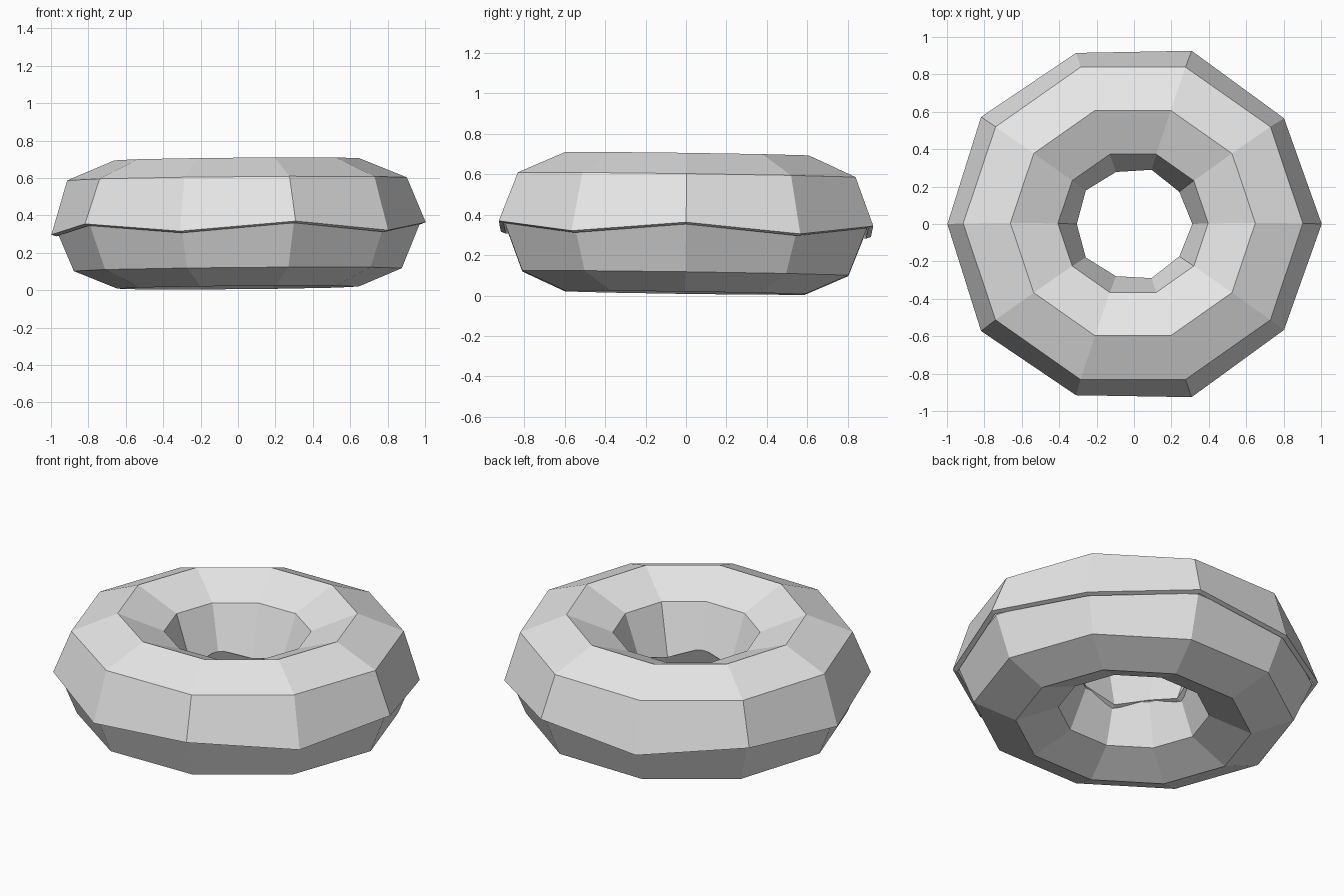
import bpy
import bmesh
from math import sin, cos, pi

SIDES = 10       # segments around the ring
SECTION = 8      # segments around the tube
CENTRE_Z = 0.342
TILT = (-0.014, -0.009, 0)

cube = bpy.data.objects.get("Cube")
if cube:
    bpy.data.objects.remove(cube, do_unlink=True)

grey = bpy.data.materials.new("plain_grey")
grey.use_nodes = True
grey.diffuse_color = (0.8, 0.8, 0.8, 1)
grey.node_tree.nodes["Principled BSDF"].inputs["Base Color"].default_value = (0.8, 0.8, 0.8, 1)


def ring_body(name, major, minor, steps, closed, wave=0.0):
    """Sweep a tube section around z; wave zigzags the open rims."""
    bm = bmesh.new()
    rings = []
    for i in range(SIDES):
        a = 2 * pi * i / SIDES
        zigzag = wave if i % 2 == 0 else -wave
        ring = []
        for j in range(steps):
            b = 2 * pi * j / SECTION
            r, z = major + minor * cos(b), minor * sin(b)
            if not closed and j in (0, steps - 1):
                # rims hang a little lower and closer to the tube
                r -= 0.012 * cos(b) - zigzag * 0.25
                z += zigzag - 0.012
            ring.append(bm.verts.new((r * cos(a), r * sin(a), z)))
        rings.append(ring)
    for i in range(SIDES):
        here, after = rings[i], rings[(i + 1) % SIDES]
        for j in range(steps if closed else steps - 1):
            k = (j + 1) % steps
            bm.faces.new((here[j], after[j], after[k], here[k]))
    mesh = bpy.data.meshes.new(name)
    bm.to_mesh(mesh)
    bm.free()
    mesh.materials.append(grey)
    obj = bpy.data.objects.new(name, mesh)
    bpy.context.collection.objects.link(obj)
    obj.location = (-0.003, 0, CENTRE_Z)
    obj.rotation_euler = TILT
    obj.scale = (1, 0.967, 1)
    return obj


# Dough ring
ring_body("dough", 0.645, 0.328, SECTION, True)

# Icing shell over the upper half, with a zigzag rim
icing = ring_body("icing", 0.655, 0.358, SECTION // 2 + 1, False, 0.024)
shell = icing.modifiers.new("thickness", 'SOLIDIFY')
shell.thickness = 0.028
shell.offset = -1
